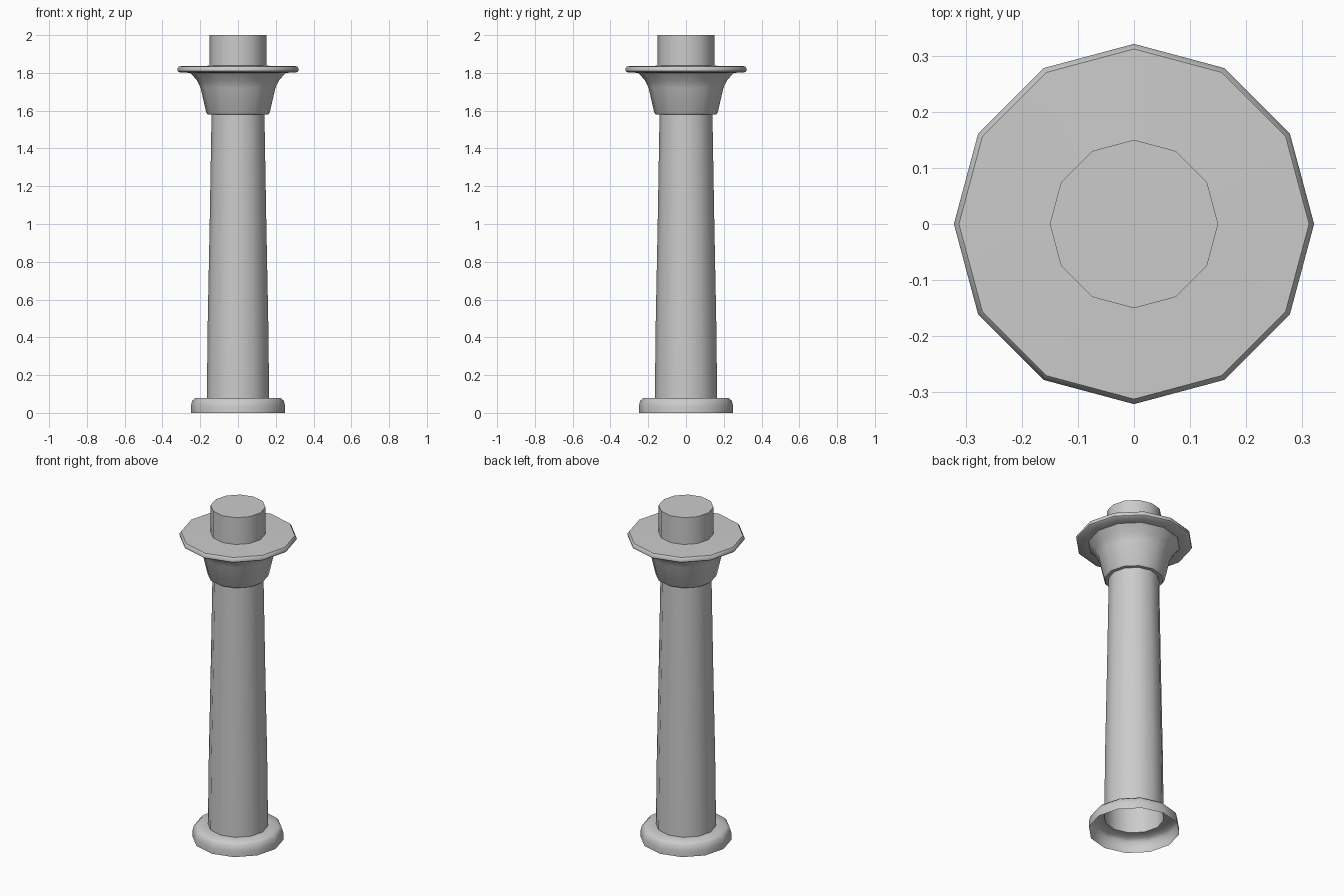
import bpy, bmesh
from math import cos, sin, pi, radians

if "Cube" in bpy.data.objects:
    bpy.data.objects.remove(bpy.data.objects["Cube"])

SIDES = 12

def lathe(name, profile, cap_top=False):
    """Spin a (radius, height) profile into an open 12-sided shell."""
    bm = bmesh.new()
    rings = [[bm.verts.new((r * cos(2 * pi * i / SIDES), r * sin(2 * pi * i / SIDES), z))
              for i in range(SIDES)] for r, z in profile]
    for a, b in zip(rings, rings[1:]):
        for i in range(SIDES):
            j = (i + 1) % SIDES
            bm.faces.new((a[i], a[j], b[j], b[i]))
    if cap_top:
        bm.faces.new(rings[-1])
    mesh = bpy.data.meshes.new(name)
    bm.to_mesh(mesh)
    bm.free()
    ob = bpy.data.objects.new(name, mesh)
    bpy.context.collection.objects.link(ob)
    bpy.ops.object.select_all(action='DESELECT')
    ob.select_set(True)
    bpy.context.view_layer.objects.active = ob
    bpy.ops.object.shade_smooth_by_angle(angle=radians(45))
    return ob

# Rounded foot, open underneath
lathe("base", [(0.25, 0), (0.25, 0.035), (0.242, 0.065), (0.225, 0.08), (0.165, 0.08)])

# Tapered hollow shaft
lathe("shaft", [(0.165, 0.08), (0.16, 0.5), (0.15, 1.0), (0.14, 1.58)])

# Flared capital with a thin rounded plate
lathe("capital", [(0.14, 1.58), (0.16, 1.58), (0.168, 1.59), (0.198, 1.72), (0.217, 1.76),
                  (0.252, 1.80), (0.31, 1.803), (0.32, 1.81), (0.321, 1.823),
                  (0.312, 1.835), (0.15, 1.838)])

# Plain drum on top
lathe("top_drum", [(0.15, 1.838), (0.15, 2.0)], cap_top=True)
